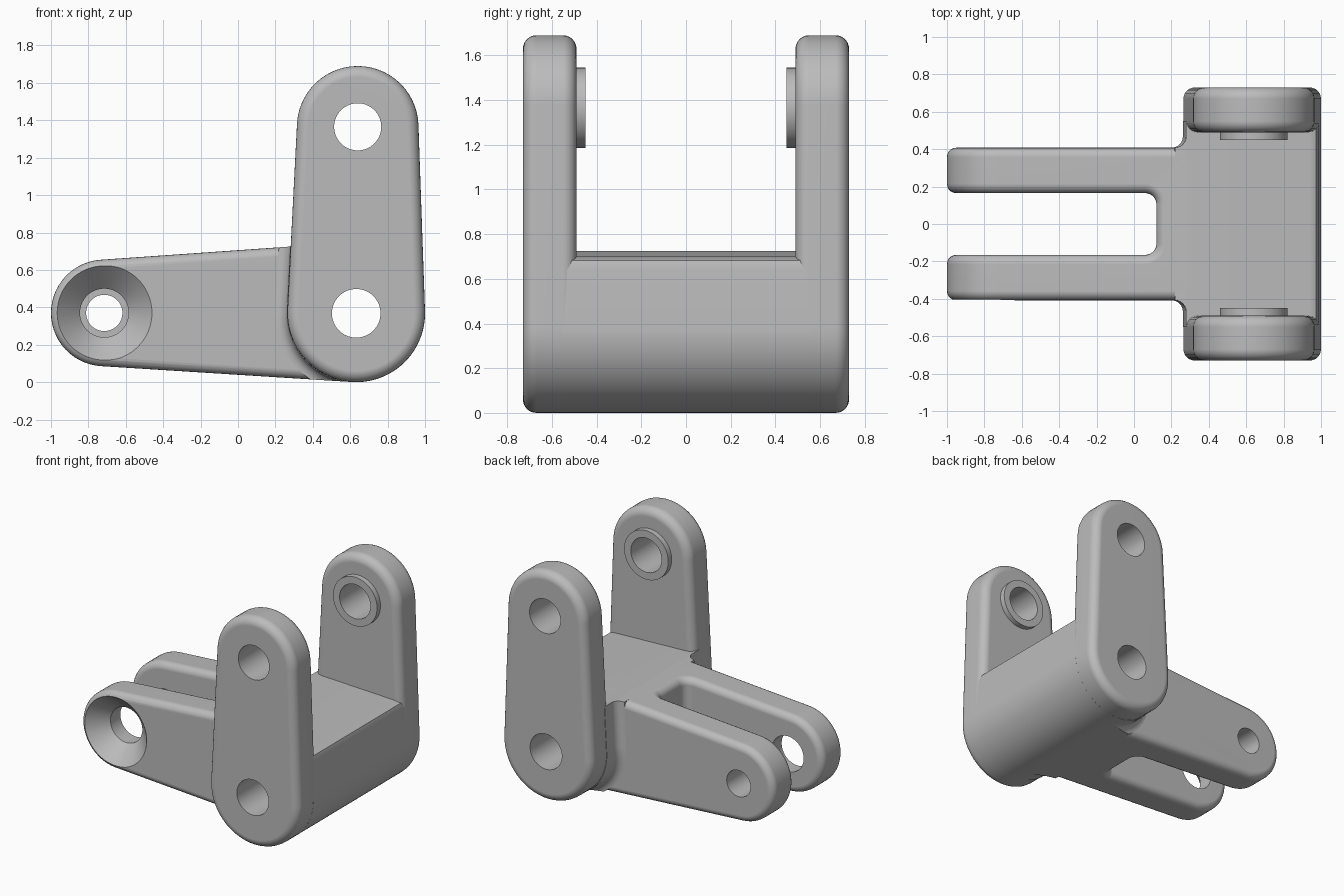
import bpy, bmesh
from math import sin, cos, pi, acos, atan2, hypot, radians

cube = bpy.data.objects.get("Cube")
if cube:
    bpy.data.objects.remove(cube, do_unlink=True)

grey = bpy.data.materials.new("plain_grey")
grey.use_nodes = True
grey.diffuse_color = (0.5, 0.5, 0.5, 1)
for node in grey.node_tree.nodes:
    if node.type == 'BSDF_PRINCIPLED':
        node.inputs["Base Color"].default_value = (0.5, 0.5, 0.5, 1)

# Shared centres (x, z) and radii
TAIL, TAIL_R = (-0.715, 0.37), 0.285
HUB, HUB_R = (0.632, 0.368), 0.368
EYE, EYE_R = (0.64, 1.365), 0.325
ARM_Y, SLOT_Y, SLOT_X = 0.408, 0.165, 0.12
LUG_IN, LUG_OUT = 0.49, 0.73
ROUND = 0.06


def arc(c, r, a0, a1, n=28):
    return [(c[0] + r * cos(a0 + (a1 - a0) * i / n),
             c[1] + r * sin(a0 + (a1 - a0) * i / n)) for i in range(n + 1)]


def circle(c, r, n=64):
    return arc(c, r, 0, 2 * pi, n)[:-1]


def lug_outline(offset):
    """Tapered outline around the hub and the upper eye."""
    r1, r2 = HUB_R + offset, EYE_R + offset
    dx, dz = EYE[0] - HUB[0], EYE[1] - HUB[1]
    phi = atan2(dz, dx)
    a = acos((r1 - r2) / hypot(dx, dz))
    return arc(EYE, r2, phi - a, phi + a) + arc(HUB, r1, phi + a, phi + 2 * pi - a)


def loft(name, rings):
    """Closed solid through rings of 3D points."""
    bm = bmesh.new()
    loops = [[bm.verts.new(p) for p in ring] for ring in rings]
    n = len(loops[0])
    for a, b in zip(loops, loops[1:]):
        for i in range(n):
            j = (i + 1) % n
            bm.faces.new((a[i], a[j], b[j], b[i]))
    bm.faces.new(loops[0])
    bm.faces.new(loops[-1])
    bmesh.ops.recalc_face_normals(bm, faces=bm.faces)
    mesh = bpy.data.meshes.new(name)
    bm.to_mesh(mesh)
    bm.free()
    mesh.materials.append(grey)
    obj = bpy.data.objects.new(name, mesh)
    bpy.context.collection.objects.link(obj)
    return obj


def loft_y(name, outline, steps):
    """Loft outline(size) along y through (y, size) steps."""
    return loft(name, [[(x, y, z) for x, z in outline(s)] for y, s in steps])


def bore(name, centre, steps):
    return loft_y(name, lambda r: circle(centre, r), steps)


def apply(obj, kind, **settings):
    mod = obj.modifiers.new(kind.lower(), kind)
    for key, value in settings.items():
        setattr(mod, key, value)
    bpy.ops.object.select_all(action='DESELECT')
    obj.select_set(True)
    bpy.context.view_layer.objects.active = obj
    bpy.ops.object.modifier_apply(modifier=mod.name)


def boolean(obj, cutter, operation='DIFFERENCE'):
    apply(obj, 'BOOLEAN', object=cutter, operation=operation, solver='EXACT')


# Side profile shared by the fork and the hub
profile = arc(TAIL, TAIL_R, radians(93.5), radians(266.5))
profile += arc(HUB, HUB_R, radians(-93.5), 0)
profile += [(0.988, 0.64), (0.974, 0.683), (0.935, 0.70), (0.28, 0.725)]
envelope = loft_y("envelope", lambda s: profile, [(-0.56, 0), (0.56, 0)])

# Fork: slotted plan cut to the side profile, then rounded
f = ROUND
plan = [(-1.2, -ARM_Y), (0.6, -ARM_Y), (0.6, ARM_Y), (-1.2, ARM_Y), (-1.2, SLOT_Y)]
plan += arc((SLOT_X - f, SLOT_Y - f), f, pi / 2, 0, 8)
plan += arc((SLOT_X - f, f - SLOT_Y), f, 0, -pi / 2, 8)
plan += [(-1.2, -SLOT_Y)]
fork = loft("fork", [[(x, y, z) for x, y in plan] for z in (-0.2, 1.0)])
boolean(fork, envelope, 'INTERSECT')
apply(fork, 'BEVEL', width=0.05, segments=5, limit_method='ANGLE',
      angle_limit=radians(50), use_clamp_overlap=False)

# Hub: flares from the lugs onto the fork sides
turns = [i * pi / 12 for i in range(7)]
flare = [(ARM_Y + f - f * cos(t), 0.003 + f - f * sin(t)) for t in turns]
flare += [(0.55, 0.003)]
hub = loft_y("hub", lug_outline, [(-y, s) for y, s in reversed(flare)] + flare)
boolean(hub, envelope, 'INTERSECT')

# Upright lugs with rounded rims, and their inner bosses
lugs, bosses = [], []
rim = [(LUG_IN + f - f * cos(t), f * sin(t) - f) for t in turns]
rim += [(LUG_OUT - f + f * sin(t), f * cos(t) - f) for t in turns]
for label, side in (("left", 1), ("right", -1)):
    lugs.append(loft_y(label + "_lug", lug_outline, [(side * y, s) for y, s in rim]))
    bosses.append(bore(label + "_boss", EYE, [(side * 0.45, 0.18), (side * 0.53, 0.18)]))

# Bores
hub_bore = bore("hub_bore", HUB, [(-1, 0.13), (1, 0.13)])
eye_bore = bore("eye_bore", EYE, [(-1, 0.126), (1, 0.126)])
sink = bore("countersink", TAIL, [(-0.5, 0.345), (-0.28, 0.13), (0, 0.13)])
pin_bore = bore("pin_bore", TAIL, [(0, 0.097), (0.6, 0.097)])
for cutter, targets in ((hub_bore, [fork, hub] + lugs), (eye_bore, lugs + bosses),
                        (sink, [fork]), (pin_bore, [fork])):
    for target in targets:
        boolean(target, cutter)

for helper in (envelope, hub_bore, eye_bore, sink, pin_bore):
    bpy.data.objects.remove(helper, do_unlink=True)

# Smooth curved surfaces, crisp bore edges
for obj in [fork, hub] + lugs + bosses:
    bpy.ops.object.select_all(action='DESELECT')
    obj.select_set(True)
    bpy.context.view_layer.objects.active = obj
    bpy.ops.object.shade_smooth_by_angle(angle=radians(35))
    weighted = obj.modifiers.new("weighted_normals", 'WEIGHTED_NORMAL')
    weighted.keep_sharp = True
